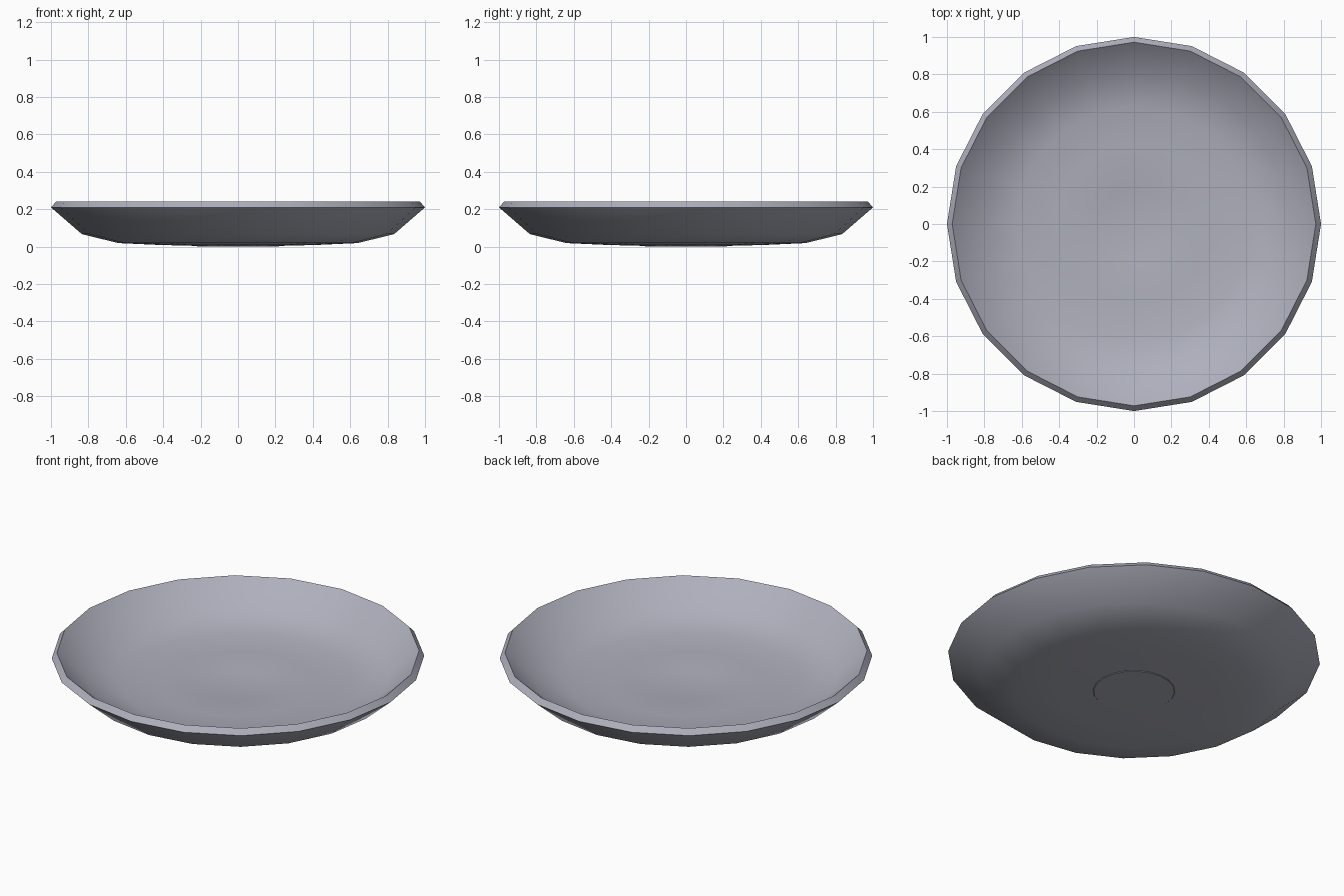
import bpy, bmesh, math

if "Cube" in bpy.data.objects:
    bpy.data.objects.remove(bpy.data.objects["Cube"])

SIDES = 20

# Plate cross-section (radius, height): underside outwards, bevelled rim, inside back to the centre
profile = [(0, 0), (0.217, 0.001), (0.22, 0.004), (0.42, 0.009), (0.64, 0.019), (0.835, 0.067),
           (1.0, 0.21), (0.972, 0.241),
           (0.815, 0.105), (0.628, 0.061), (0.42, 0.051), (0.22, 0.046), (0.18, 0.04), (0, 0.039)]

bm = bmesh.new()
verts = [bm.verts.new((r, 0, z)) for r, z in profile]
edges = [bm.edges.new(pair) for pair in zip(verts, verts[1:])]

# Revolve the section into a 20-sided plate
bmesh.ops.spin(bm, geom=verts + edges, cent=(0, 0, 0), axis=(0, 0, 1),
               angle=math.tau, steps=SIDES, use_merge=False)
bmesh.ops.remove_doubles(bm, verts=bm.verts, dist=0.0005)
bmesh.ops.recalc_face_normals(bm, faces=bm.faces)

mesh = bpy.data.meshes.new("plate")
bm.to_mesh(mesh)
bm.free()
plate = bpy.data.objects.new("plate", mesh)
bpy.context.collection.objects.link(plate)

# Blue-grey glaze
glaze = bpy.data.materials.new("glaze")
glaze.diffuse_color = (0.42, 0.43, 0.50, 1)
glaze.use_nodes = True
glaze.node_tree.nodes["Principled BSDF"].inputs["Base Color"].default_value = glaze.diffuse_color
mesh.materials.append(glaze)

# Smooth bowl with a crisp rim
bpy.context.view_layer.objects.active = plate
plate.select_set(True)
bpy.ops.object.shade_smooth_by_angle(angle=math.radians(40))
